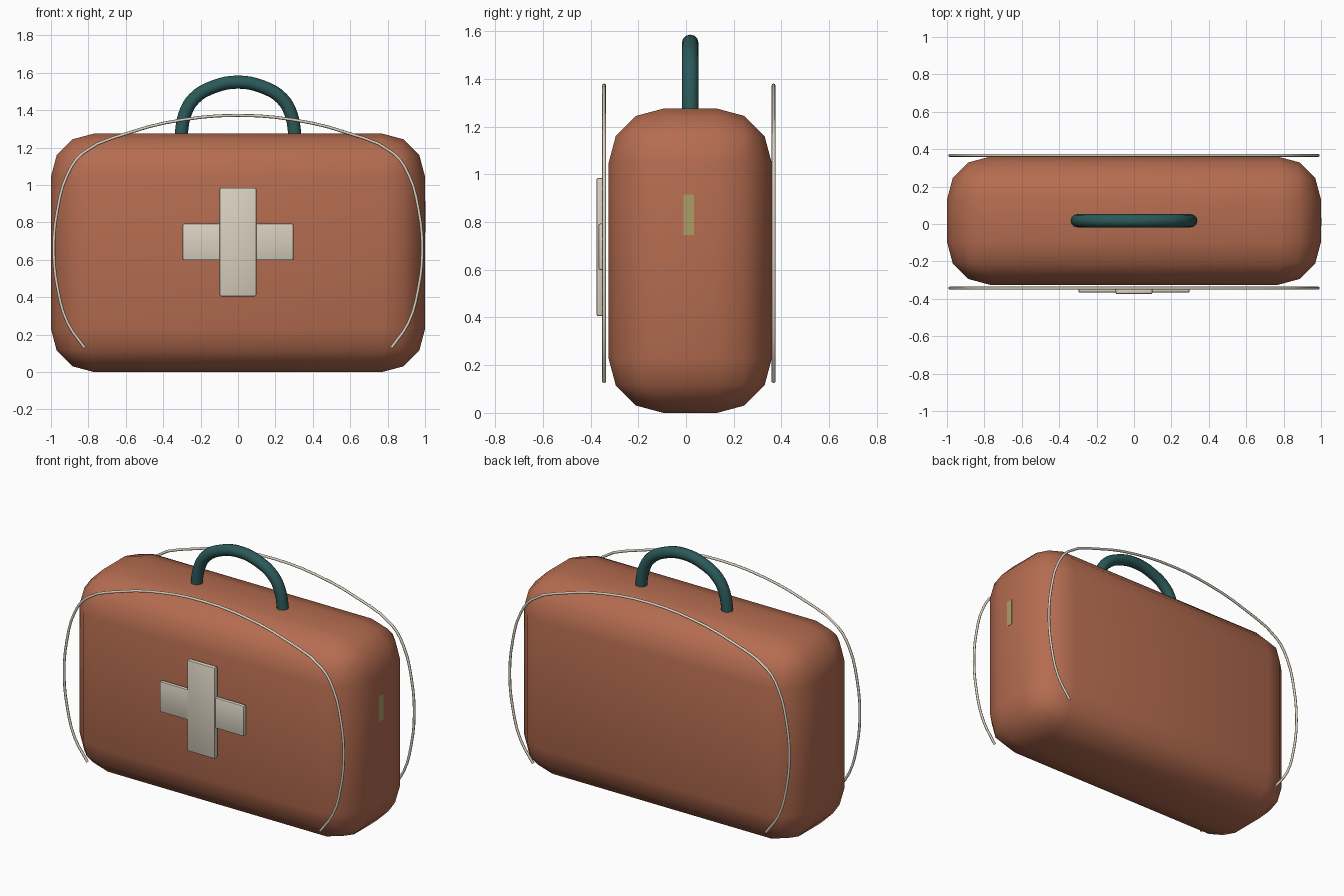
import bpy, math

if "Cube" in bpy.data.objects:
    bpy.data.objects.remove(bpy.data.objects["Cube"])

YC = 0.0175  # depth centre of the bag


def material(name, rgb):
    m = bpy.data.materials.new(name)
    m.diffuse_color = (*rgb, 1)
    m.use_nodes = True
    m.node_tree.nodes["Principled BSDF"].inputs["Base Color"].default_value = m.diffuse_color
    return m


RED = material("rust_fabric", (0.46, 0.15, 0.08))
CREAM = material("cream", (0.70, 0.64, 0.53))
TEAL = material("teal", (0.025, 0.10, 0.10))
BRASS = material("brass", (0.42, 0.34, 0.14))


def box(name, lo, hi, mat, bevel=0, segments=1):
    bpy.ops.mesh.primitive_cube_add(size=1, location=[(a + b) / 2 for a, b in zip(lo, hi)])
    ob = bpy.context.object
    ob.name = name
    ob.scale = [b - a for a, b in zip(lo, hi)]
    bpy.ops.object.transform_apply(location=False, rotation=False, scale=True)
    ob.data.materials.append(mat)
    if bevel:
        mod = ob.modifiers.new("bevel", 'BEVEL')
        mod.width, mod.segments = bevel, segments
        bpy.ops.object.modifier_apply(modifier=mod.name)
    return ob


def tube(name, half, y, radius, mat, res, sides):
    """Round tube through (x, z) points; the left half is mirrored to the right."""
    pts = half + [(-x, z) for x, z in reversed(half[:-1])]
    cu = bpy.data.curves.new(name, 'CURVE')
    cu.dimensions = '3D'
    cu.bevel_depth, cu.bevel_resolution = radius, sides
    cu.use_fill_caps = True
    cu.resolution_u = res
    sp = cu.splines.new('BEZIER')
    sp.bezier_points.add(len(pts) - 1)
    for bp, (x, z) in zip(sp.bezier_points, pts):
        bp.co = (x, y, z)
        bp.handle_left_type = bp.handle_right_type = 'AUTO'
    ob = bpy.data.objects.new(name, cu)
    bpy.context.collection.objects.link(ob)
    cu.materials.append(mat)
    bpy.ops.object.select_all(action='DESELECT')
    ob.select_set(True)
    bpy.context.view_layer.objects.active = ob
    bpy.ops.object.convert(target='MESH')
    bpy.ops.object.shade_smooth_by_angle(angle=math.radians(50))
    return ob


# Rounded bag body
box("bag_body", (-1, -0.325, 0), (1, 0.36, 1.275), RED, 0.23, 3)
bpy.ops.object.shade_smooth()

# Cross patch on the front
box("cross_vertical", (-0.098, -0.375, 0.405), (0.098, -0.343, 0.985), CREAM, 0.008, 2)
bpy.ops.object.shade_smooth_by_angle(angle=math.radians(30))
box("cross_horizontal", (-0.297, -0.367, 0.598), (0.297, -0.34, 0.793), CREAM, 0.008, 2)
bpy.ops.object.shade_smooth_by_angle(angle=math.radians(30))

# Carry handle
tube("handle", [(-0.307, 1.24), (-0.285, 1.375), (-0.235, 1.462), (-0.13, 1.525), (0, 1.55)],
     YC, 0.035, TEAL, 4, 4)

# Piping cords, front and back
cord = [(-0.82, 0.13), (-0.91, 0.26), (-0.963, 0.44), (-0.985, 0.65), (-0.965, 0.87),
        (-0.91, 1.06), (-0.83, 1.17), (-0.58, 1.28), (-0.30, 1.348), (0, 1.372)]
for side, y in (("front", -0.343), ("back", 0.367)):
    tube(side + "_piping", cord, y, 0.008, CREAM, 3, 2)

# Zip pull on the right end
box("zip_pull", (0.975, -0.01, 0.745), (1.002, 0.033, 0.915), BRASS)
